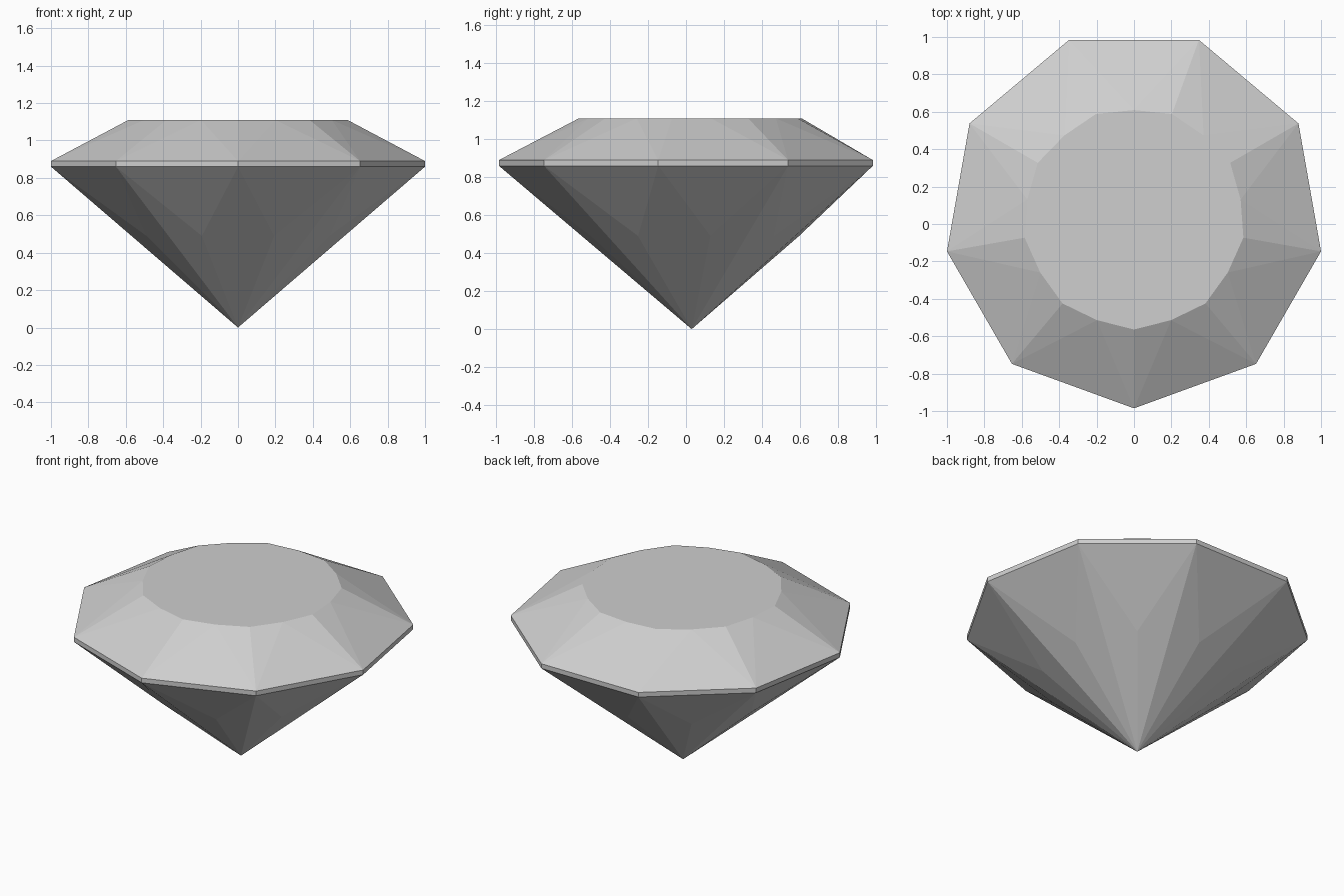
import bpy
import bmesh
from math import sin, cos, radians

cube = bpy.data.objects.get("Cube")
if cube:
    bpy.data.objects.remove(cube, do_unlink=True)

SIDES = 9
STEP = 360 / SIDES
CENTRE_Y = 0.03

# Single gem colour
grey = bpy.data.materials.new("pale_grey")
grey.use_nodes = True
colour = (0.62, 0.62, 0.62, 1)
grey.diffuse_color = colour
grey.node_tree.nodes["Principled BSDF"].inputs["Base Color"].default_value = colour

bm = bmesh.new()


def ring(radius, z, offset=0):
    """Nine points around the gem axis, the first facing the front."""
    points = []
    for i in range(SIDES):
        a = radians(i * STEP + offset)
        points.append(bm.verts.new((radius * sin(a), CENTRE_Y - radius * cos(a), z)))
    return points


table = ring(0.594, 1.11)
table_mid = ring(0.579, 1.11, STEP / 2)
girdle_top = ring(1.0154, 0.89)
girdle_low = ring(1.0154, 0.86)
pavilion = ring(0.565, 0.49, STEP / 2)
tip = bm.verts.new((0, CENTRE_Y, 0))

for i in range(SIDES):
    j = (i + 1) % SIDES
    # Crown: one wide facet per side, two slim ones beside each corner
    bm.faces.new((girdle_top[i], girdle_top[j], table_mid[i]))
    bm.faces.new((girdle_top[i], table_mid[i], table[i]))
    bm.faces.new((girdle_top[j], table[j], table_mid[i]))
    # Girdle band
    bm.faces.new((girdle_low[i], girdle_low[j], girdle_top[j], girdle_top[i]))
    # Pavilion: upper facet, then two long facets down to the tip
    bm.faces.new((girdle_low[j], girdle_low[i], pavilion[i]))
    bm.faces.new((girdle_low[i], tip, pavilion[i]))
    bm.faces.new((girdle_low[j], pavilion[i], tip))

# Flat table on top
bm.faces.new([v for pair in zip(table, table_mid) for v in pair])

bmesh.ops.recalc_face_normals(bm, faces=bm.faces[:])
mesh = bpy.data.meshes.new("cut_gem")
bm.to_mesh(mesh)
bm.free()
mesh.materials.append(grey)
gem = bpy.data.objects.new("cut_gem", mesh)
bpy.context.collection.objects.link(gem)
